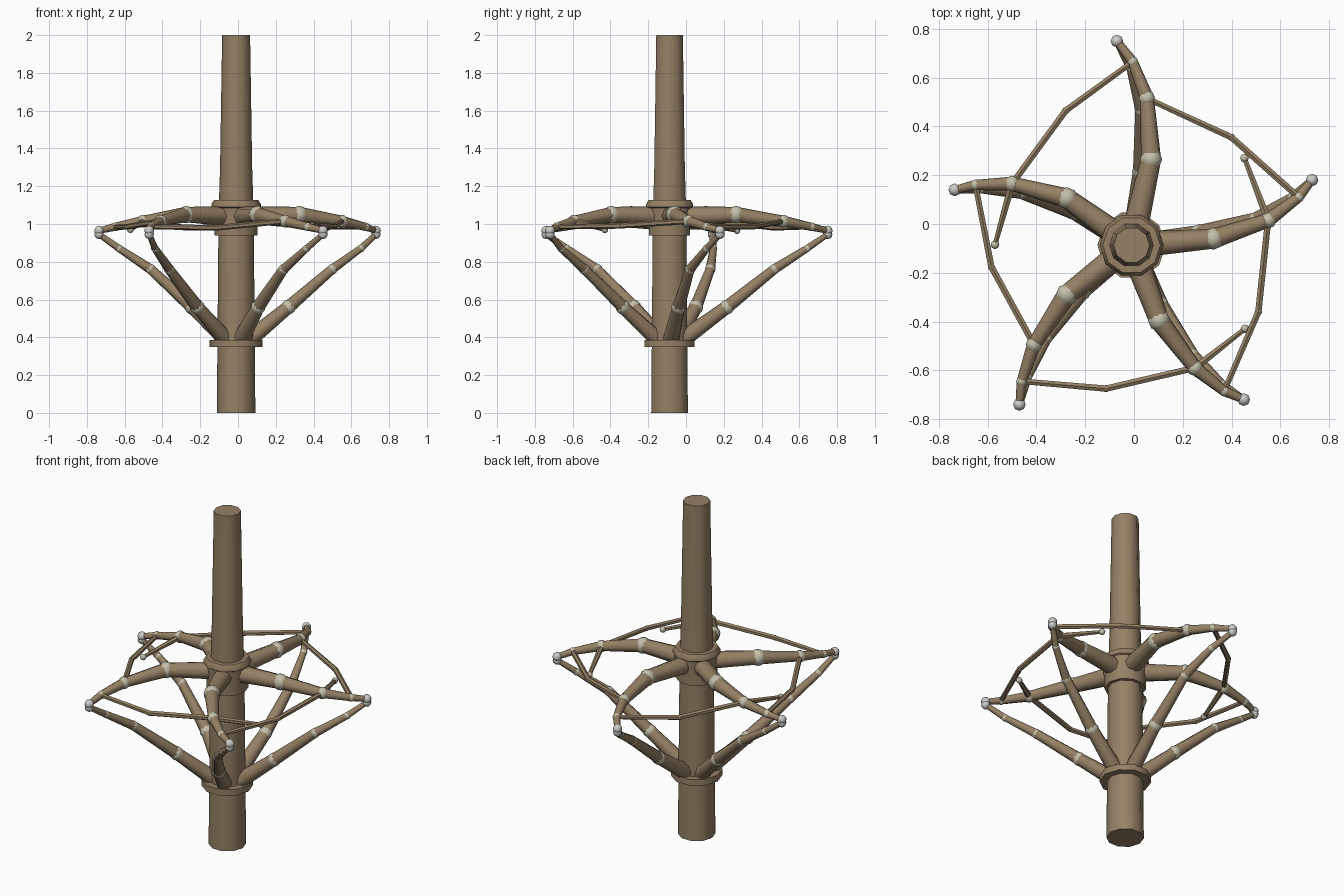
import bpy, bmesh, math
from mathutils import Vector, Matrix

if "Cube" in bpy.data.objects:
    bpy.data.objects.remove(bpy.data.objects["Cube"])

CX, CY = -0.01, -0.087


def material(name, rgb):
    m = bpy.data.materials.new(name)
    m.diffuse_color = (*rgb, 1)
    m.use_nodes = True
    m.node_tree.nodes["Principled BSDF"].inputs["Base Color"].default_value = m.diffuse_color
    return m


BARK = material("bark", (0.30, 0.22, 0.13))
PALE = material("pale_knot", (0.55, 0.52, 0.40))
TIP = material("tip_grey", (0.60, 0.60, 0.57))


def finish(bm, name, mat, angle=50):
    me = bpy.data.meshes.new(name)
    bm.to_mesh(me)
    bm.free()
    ob = bpy.data.objects.new(name, me)
    bpy.context.collection.objects.link(ob)
    me.materials.append(mat)
    bpy.ops.object.select_all(action='DESELECT')
    ob.select_set(True)
    bpy.context.view_layer.objects.active = ob
    bpy.ops.object.shade_smooth_by_angle(angle=math.radians(angle))
    return ob


def limb(name, pts, radii, sides=8):
    """Chain of tapered segments through the points."""
    bm = bmesh.new()
    for a, b, r1, r2 in zip(pts, pts[1:], radii, radii[1:]):
        a, b = Vector(a), Vector(b)
        d = b - a
        rot = d.to_track_quat('Z', 'Y').to_matrix().to_4x4()
        bmesh.ops.create_cone(bm, cap_ends=True, segments=sides, radius1=r1, radius2=r2,
                              depth=d.length, matrix=Matrix.Translation((a + b) / 2) @ rot)
    return finish(bm, name, BARK)


def knots(name, spots, mat):
    """Low-poly balls covering the joints."""
    bm = bmesh.new()
    for p, r in spots:
        bmesh.ops.create_uvsphere(bm, u_segments=8, v_segments=6, radius=r,
                                  matrix=Matrix.Translation(p))
    return finish(bm, name, mat, 60)


def lathe(name, profile, sides=10, closed=False):
    """Revolve (radius, z) points around the trunk axis."""
    bm = bmesh.new()
    rings = []
    for r, z in profile:
        rings.append([bm.verts.new((CX + r * math.cos(2 * math.pi * i / sides),
                                    CY + r * math.sin(2 * math.pi * i / sides), z))
                      for i in range(sides)])
    pairs = list(zip(rings, rings[1:]))
    if closed:
        pairs.append((rings[-1], rings[0]))
    else:
        bm.faces.new(rings[0][::-1])
        bm.faces.new(rings[-1])
    for a, b in pairs:
        for i in range(sides):
            j = (i + 1) % sides
            bm.faces.new((a[i], a[j], b[j], b[i]))
    bmesh.ops.recalc_face_normals(bm, faces=bm.faces)
    return finish(bm, name, BARK)


# Trunk and its collars
lathe("trunk", [(0.102, 0), (0.097, 0.6), (0.093, 1.05), (0.085, 1.3), (0.074, 2.0)])
lathe("lower_collar", [(0.08, 0.35), (0.14, 0.35), (0.14, 0.387), (0.08, 0.387)], closed=True)
lathe("upper_collar", [(0.08, 0.938), (0.114, 0.938), (0.114, 0.985), (0.122, 1.085), (0.131, 1.09),
                       (0.131, 1.105), (0.118, 1.126), (0.08, 1.126)], closed=True)

# Arm joints in plan: inner knot, outer knot, vine joint, tip
ARMS = [
    [(0.325, -0.06), (0.55, 0.015), (0.675, 0.11), (0.73, 0.18)],
    [(0.07, 0.265), (0.053, 0.515), (-0.005, 0.665), (-0.07, 0.75)],
    [(-0.275, 0.105), (-0.50, 0.165), (-0.65, 0.16), (-0.735, 0.14)],
    [(-0.275, -0.29), (-0.41, -0.495), (-0.46, -0.645), (-0.47, -0.74)],
    [(0.103, -0.395), (0.25, -0.59), (0.37, -0.685), (0.45, -0.72)],
]
ARM_Z = [1.05, 1.015, 0.985, 0.965]
STRUT_Z = [0.56, 0.76, 0.87, 0.945]


def strut_point(p, shrink, turn):
    """Pull a joint towards the trunk and turn it a little."""
    v = Vector((p[0] - CX, p[1] - CY, 0))
    v = Matrix.Rotation(turn, 3, 'Z') @ (v * (1 - shrink / v.length))
    return v.x + CX, v.y + CY


arms = []
for n, plan in enumerate(ARMS, 1):
    # Upper arm
    first = Vector((plan[0][0] - CX, plan[0][1] - CY)).normalized() * 0.04
    pts = [(CX + first.x, CY + first.y, 1.04)]
    pts += [(x, y, z) for (x, y), z in zip(plan, ARM_Z)]
    arms.append(pts)
    limb(f"arm_{n}", pts, [0.053, 0.041, 0.029, 0.021, 0.016])
    knots(f"arm_knots_{n}", [(pts[1], 0.046), (pts[2], 0.034), (pts[3], 0.023)], PALE)

    # Diagonal strut below
    low = [strut_point(p, s, t) for p, s, t in
           zip(plan, (0.055, 0.05, 0.025, 0), (0.09, 0.03, 0.01, 0))]
    sp = [(CX + first.x * 1.3, CY + first.y * 1.3, 0.375)]
    sp += [(x, y, z) for (x, y), z in zip(low, STRUT_Z)]
    limb(f"strut_{n}", sp, [0.046, 0.035, 0.026, 0.019, 0.015])
    knots(f"strut_knots_{n}", [(sp[1], 0.039), (sp[2], 0.028), (sp[3], 0.021)], PALE)

    # Tip pair where arm and strut meet
    knots(f"tip_{n}", [(pts[4], 0.026), (sp[4], 0.025)], TIP)

# Thin vines linking neighbouring arms: start joint, bend, end joint
VINES = [
    ((1, 2), (0.40, 0.355, 0.985), (0, 3)),
    ((1, 3), (-0.28, 0.465, 0.98), (2, 2)),
    ((2, 3), (-0.585, -0.175, 0.985), (3, 2)),
    ((3, 3), (-0.115, -0.675, 0.98), (4, 2)),
    ((4, 3), (0.51, -0.36, 0.99), (0, 2)),
]
for n, (a, bend, b) in enumerate(VINES, 1):
    limb(f"vine_{n}", [arms[a[0]][a[1]], bend, arms[b[0]][b[1]]], [0.013, 0.015, 0.015], 6)
    knots(f"vine_joint_{n}", [(bend, 0.0152)], BARK)

# Short free twigs from outer knots
TWIGS = [(0, (0.453, 0.27, 0.965)), (2, (-0.57, -0.085, 0.97)), (4, (0.455, -0.43, 0.97))]
for n, (a, end) in enumerate(TWIGS, 1):
    limb(f"twig_{n}", [arms[a][2], end], [0.017, 0.011], 6)
    knots(f"twig_tip_{n}", [(end, 0.018)], PALE)
